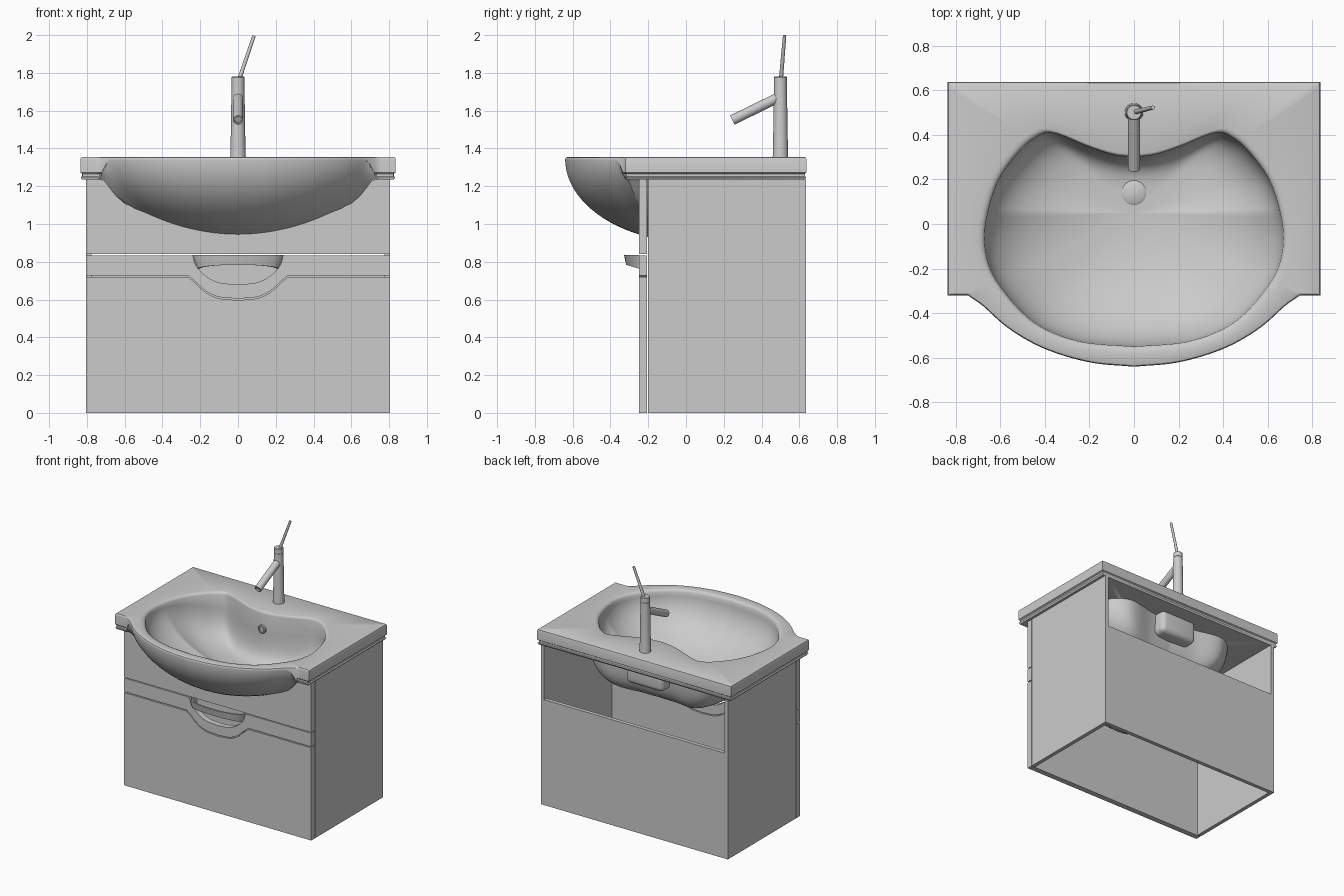
import bpy, bmesh, math
from mathutils import Vector

if "Cube" in bpy.data.objects:
    bpy.data.objects.remove(bpy.data.objects["Cube"])

C = Vector((0, 0.05))      # pole of the basin's polar rings
TOP = 1.355


def finish(name, bm, smooth=False):
    bmesh.ops.remove_doubles(bm, verts=bm.verts, dist=0.0004)
    bmesh.ops.recalc_face_normals(bm, faces=bm.faces)
    me = bpy.data.meshes.new(name)
    bm.to_mesh(me)
    bm.free()
    ob = bpy.data.objects.new(name, me)
    bpy.context.collection.objects.link(ob)
    if smooth:
        bpy.ops.object.select_all(action='DESELECT')
        ob.select_set(True)
        bpy.context.view_layer.objects.active = ob
        bpy.ops.object.shade_smooth_by_angle(angle=math.radians(38))
    return ob


def box(name, lo, hi, bevel=0):
    bm = bmesh.new()
    bmesh.ops.create_cube(bm, size=1)
    for v in bm.verts:
        v.co = Vector([(a + b) / 2 + c * (b - a) for a, b, c in zip(lo, hi, v.co)])
    if bevel:
        bmesh.ops.bevel(bm, geom=bm.edges[:], offset=bevel, segments=4, profile=0.5, affect='EDGES')
    return finish(name, bm, bevel > 0)


def prism(name, pts, y0, y1):
    bm = bmesh.new()
    f = bm.faces.new([bm.verts.new((x, y0, z)) for x, z in pts])
    r = bmesh.ops.extrude_face_region(bm, geom=[f])
    for v in r['geom']:
        if isinstance(v, bmesh.types.BMVert):
            v.co.y = y1
    return finish(name, bm)


def rod(name, start, end, profile, n=32):
    """Lathe along an axis; profile = (fraction, radius) pairs."""
    a, b = Vector(start), Vector(end)
    q = (b - a).to_track_quat('Z', 'Y')
    bm = bmesh.new()
    rings = [[bm.verts.new(a + (b - a) * t + q @ Vector((r * math.cos(2 * math.pi * i / n),
             r * math.sin(2 * math.pi * i / n), 0))) for i in range(n)] for t, r in profile]
    for p, s in zip(rings, rings[1:]):
        for i in range(n):
            bm.faces.new((p[i], p[(i + 1) % n], s[(i + 1) % n], s[i]))
    bm.faces.new(rings[0])
    bm.faces.new(rings[-1])
    return finish(name, bm, True)


def spline(pts, n=8):
    """Catmull-Rom through 2D points."""
    P = [Vector(p) for p in pts]
    P = [2 * P[0] - P[1]] + P + [2 * P[-1] - P[-2]]
    out = []
    for a, b, c, d in zip(P, P[1:], P[2:], P[3:]):
        for k in range(n):
            t = k / n
            out.append(0.5 * (2 * b + (c - a) * t + (2 * a - 5 * b + 4 * c - d) * t * t
                              + (3 * b - a - 3 * c + d) * t ** 3))
    return out + [P[-2]]


def reach(poly, a):
    """Distance from the pole to an outline in direction a (mirrored in x)."""
    d = Vector((max(abs(math.cos(a)), 1e-6), math.sin(a)))
    for p, q in zip(poly, poly[1:]):
        p, q = p - C, q - C
        u, w = d.x * p.y - d.y * p.x, d.x * q.y - d.y * q.x
        if u <= 1e-5 and w >= -1e-5 and w - u > 1e-9:
            return (p + (q - p) * (-u / (w - u))).dot(d)
    return (poly[-1] - C).length


# Basin outlines, right half, front to back
lip = spline([(0, -.64), (.2, -.62), (.4, -.56), (.56, -.47), (.68, -.365), (.745, -.32)])
outer = lip + [Vector(p) for p in ((.835, -.32), (.835, .637), (0, .637))]
under = lip + spline([(.745, -.28), (.74, -.1), (.70, .15), (.6, .35), (.44, .48), (.2, .44), (0, .42)])
opening = spline([(0, -.55), (.25, -.525), (.45, -.44), (.6, -.28), (.66, -.15), (.665, 0), (.61, .19),
                  (.51, .33), (.43, .395), (.38, .41), (.32, .395), (.2, .345), (.09, .31), (0, .30)])
CORNER = math.atan2(-.37, .745)


def power(a):
    s = math.sin(a)
    return 1.75 + .25 * s * s + 2.6 * max(0, s)


def bowl_z(s, a, top, depth, extra=0):
    p = power(a) + extra
    return top - depth * max(0, 1 - min(1, s) ** p) ** (1 / p)


def slab_blend(a):
    """1 along the rectangular slab, 0 along the bowed front lip."""
    t = (math.asin(math.sin(a)) - CORNER) / math.radians(5) + 1
    t = min(1, max(0, t))
    return t * t * (3 - 2 * t)


def under_z(x, y):
    d = Vector((x, y)) - C
    a = math.atan2(d.y, d.x)
    return bowl_z(d.length / reach(under, a), a, 1.345, .444)


# Basin: one continuous skin of polar rings, inside bowl -> rim -> skirt -> underside
half = sorted([math.radians(-90 + 2 * i) for i in range(91)]
              + [math.atan2(y - C.y, x) for x, y in ((.745, -.32), (.835, -.32), (.835, .637))])
angles = half + [math.pi - a for a in reversed(half[1:-1])]
steps = [math.sin(math.pi / 2 * i / 22) for i in range(1, 23)]
bm = bmesh.new()
rings = []


def ring(fn):
    vs = []
    for a in angles:
        r, z = fn(a)
        vs.append(bm.verts.new((C.x + r * math.cos(a), C.y + r * math.sin(a), z)))
    rings.append(vs)


for s in steps:
    ring(lambda a: (reach(opening, a) * s, bowl_z(s, a, 1.337, .372, .2)))
for k, z in ((1.012, 1.348), (1.03, 1.353), (1.055, TOP)):
    ring(lambda a: (reach(opening, a) * k, z))
for inset, z in ((.014, TOP), (.004, 1.351), (0, 1.342), (0, 1.272), (.012, 1.266), (.012, 1.252), (.003, 1.248), (.012, 1.235)):
    ring(lambda a: (reach(outer, a) - inset * (1 if z > 1.3 else slab_blend(a)),
                    max(z, 1.34 - .105 * slab_blend(a))))
for s in reversed(steps):
    ring(lambda a: (reach(under, a) * s, min(bowl_z(s, a, 1.345, .444), 1.34 - .105 * slab_blend(a))))
n = len(angles)
for p, q in zip(rings, rings[1:]):
    for i in range(n):
        bm.faces.new((p[i], p[(i + 1) % n], q[(i + 1) % n], q[i]))
for vs, z in ((rings[0], 1.337 - .372), (rings[-1], 1.345 - .444)):
    c = bm.verts.new((C.x, C.y, z))
    for i in range(n):
        bm.faces.new((vs[i], vs[(i + 1) % n], c))
finish("basin", bm, True)
box("overflow_channel", (-.16, .33, 1.07), (.16, .52, 1.25), .04)

# Drain and overflow fittings
rod("drain", (0, .14, .955), (0, .14, .978), [(0, .055), (.7, .055), (1, .045)])
rod("overflow_ring", (0, .31, 1.22), (0, .285, 1.22), [(0, .032), (.8, .032), (1, .027), (1, .02), (.6, .02)])

# Cabinet carcass: open bottom, services opening above the back panel
for side, x in (("left", -.79), ("right", .79)):
    box(side + "_side_panel", (x - .015, -.2, 0), (x + .015, .635, 1.236))
box("back_panel", (-.775, .605, 0), (.775, .635, .82))

# Upper front, its top edge tucked under the bowl
xs = [-.7 + 1.4 * i / 56 for i in range(57)]
edge = [(x, min(1.235, under_z(x, -.225) + .012)) for x in xs]
prism("upper_front", [(-.805, .84), (-.805, 1.235)] + [(-.73, 1.235)] + edge
      + [(.73, 1.235), (.805, 1.235), (.805, .84)], -.25, -.206)


# Grip rail and drawer front with a dipped curve at the middle
def dip(pts):
    right = [tuple(p) for p in spline(pts, 5)]
    return [(-x, z) for x, z in right] + [p for p in reversed(right[:-1])]


grip = dip([(.24, .834), (.222, .78), (.17, .725), (.1, .69), (0, .68)])
low = dip([(.265, .728), (.225, .695), (.17, .645), (.1, .614), (0, .605)])
prism("grip_rail", [(-.805, .728), (-.805, .834)] + grip + [(.805, .834), (.805, .728)] + low[::-1], -.25, -.206)
prism("drawer_front", [(-.805, 0), (-.805, .72)] + [(x, z - .008) for x, z in low]
      + [(.805, .72), (.805, 0)], -.25, -.206)

# Bowed handle lip in front of the cutout
bm = bmesh.new()
rows = []
for i in range(33):
    t = math.pi * i / 32
    c, s = math.cos(t), math.sin(t)
    rows.append([bm.verts.new((x * c, -.245 - d * s, z)) for x, d, z in
                 ((.242, .083, .835), (.215, .072, .762 + .022 * s), (.203, .058, .762 + .022 * s), (.23, .069, .835))])
for p, q in zip(rows, rows[1:]):
    for i in range(4):
        bm.faces.new((p[i], p[(i + 1) % 4], q[(i + 1) % 4], q[i]))
bm.faces.new(rows[0])
bm.faces.new(rows[-1])
finish("handle", bm, True)

# Tap
rod("tap_body", (0, .5, 1.35), (0, .5, 1.74), [(0, .042), (.04, .04), (1, .034)])
rod("tap_cap", (0, .5, 1.735), (0, .5, 1.78), [(0, .031), (.15, .031), (.15, .034), (.93, .034), (1, .031)])
rod("tap_spout", (0, .5, 1.675), (0, .245, 1.55), [(0, .027), (1, .027), (1, .019), (.96, .019)])
rod("tap_lever", (.008, .503, 1.77), (.085, .522, 1.997), [(0, .011), (1, .009)], 16)
